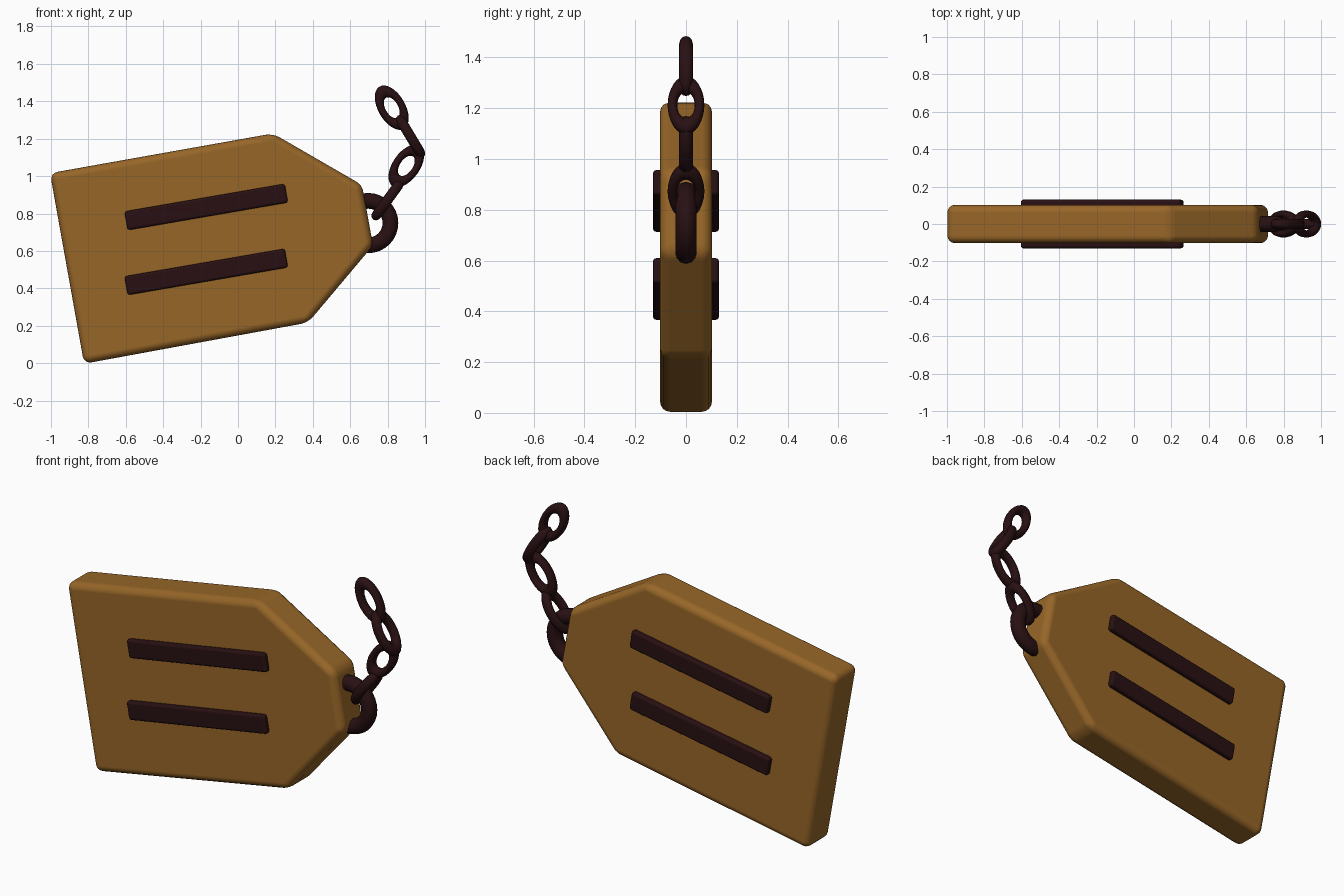
import bpy, bmesh, math
from mathutils import Matrix, Vector

cube = bpy.data.objects.get("Cube")
if cube:
    bpy.data.objects.remove(cube, do_unlink=True)


def make_material(name, rgb):
    mat = bpy.data.materials.new(name)
    mat.use_nodes = True
    colour = (*rgb, 1.0)
    mat.diffuse_color = colour
    mat.node_tree.nodes["Principled BSDF"].inputs["Base Color"].default_value = colour
    return mat


TAN = make_material("tan wood", (0.31, 0.133, 0.021))
DARK = make_material("dark brown metal", (0.021, 0.005, 0.006))


def finish(obj, mat, angle=40):
    obj.data.materials.append(mat)
    bpy.ops.object.select_all(action='DESELECT')
    obj.select_set(True)
    bpy.context.view_layer.objects.active = obj
    bpy.ops.object.shade_smooth_by_angle(angle=math.radians(angle))


def bevel(obj, width, segments):
    mod = obj.modifiers.new("rounded edges", 'BEVEL')
    mod.width = width
    mod.segments = segments
    mod.limit_method = 'ANGLE'
    mod.angle_limit = math.radians(25)
    mod.harden_normals = True
    bpy.context.view_layer.objects.active = obj
    bpy.ops.object.modifier_apply(modifier=mod.name)


def prism(name, outline, half_depth, mat, width, segments):
    """Extrude an x-z outline symmetrically along y and round its edges."""
    bm = bmesh.new()
    face = bm.faces.new([bm.verts.new((x, -half_depth, z)) for x, z in outline])
    ext = bmesh.ops.extrude_face_region(bm, geom=[face])
    moved = [g for g in ext["geom"] if isinstance(g, bmesh.types.BMVert)]
    bmesh.ops.translate(bm, verts=moved, vec=(0, 2 * half_depth, 0))
    bmesh.ops.recalc_face_normals(bm, faces=bm.faces)
    mesh = bpy.data.meshes.new(name)
    bm.to_mesh(mesh)
    bm.free()
    obj = bpy.data.objects.new(name, mesh)
    bpy.context.collection.objects.link(obj)
    finish(obj, mat)
    bevel(obj, width, segments)
    return obj


def ring(name, x, z, major, minor, stretch=(1, 1, 1), tilt=0, edge_on=False):
    """Torus in the x-z plane, or turned edge-on about its long axis."""
    bpy.ops.mesh.primitive_torus_add(major_radius=major, minor_radius=minor,
                                     major_segments=32, minor_segments=12)
    obj = bpy.context.object
    obj.name = name
    turn = 0 if edge_on else math.radians(90)
    obj.data.transform(Matrix.Translation((x, 0, z))
                       @ Matrix.Rotation(math.radians(-tilt), 4, 'Y')
                       @ Matrix.Rotation(turn, 4, 'X')
                       @ Matrix.Diagonal(Vector((*stretch, 1))))
    finish(obj, DARK, 80)


# Tag-shaped slab
prism("tag_body", [(-1.005, 1.016), (0.187, 1.228), (0.663, 0.953),
                   (0.722, 0.629), (0.375, 0.217), (-0.823, -0.003)],
      0.102, TAN, 0.04, 4)

# Two raised bars passing through the slab
slope = Matrix.Rotation(math.radians(9.8), 2)
for name, centre_z in (("upper_bar", 0.835), ("lower_bar", 0.488)):
    corners = [slope @ Vector((sx * 0.435, sz * 0.051))
               for sx, sz in ((-1, -1), (1, -1), (1, 1), (-1, 1))]
    prism(name, [(c.x - 0.17, c.y + centre_z) for c in corners],
          0.13, DARK, 0.014, 3)

# Thick loop set into the tip of the tag
ring("tip_loop", 0.696, 0.749, 0.119, 0.042)

# Chain links, alternately edge-on and face-on
links = [(0.80, 0.873, 54, True), (0.90, 1.055, 55, False),
         (0.922, 1.212, 121, True), (0.822, 1.366, 120, False)]
for i, (x, z, tilt, edge_on) in enumerate(links, 1):
    ring(f"chain_link_{i}", x, z, 0.075, 0.027, (1.28, 0.71, 1), tilt, edge_on)
